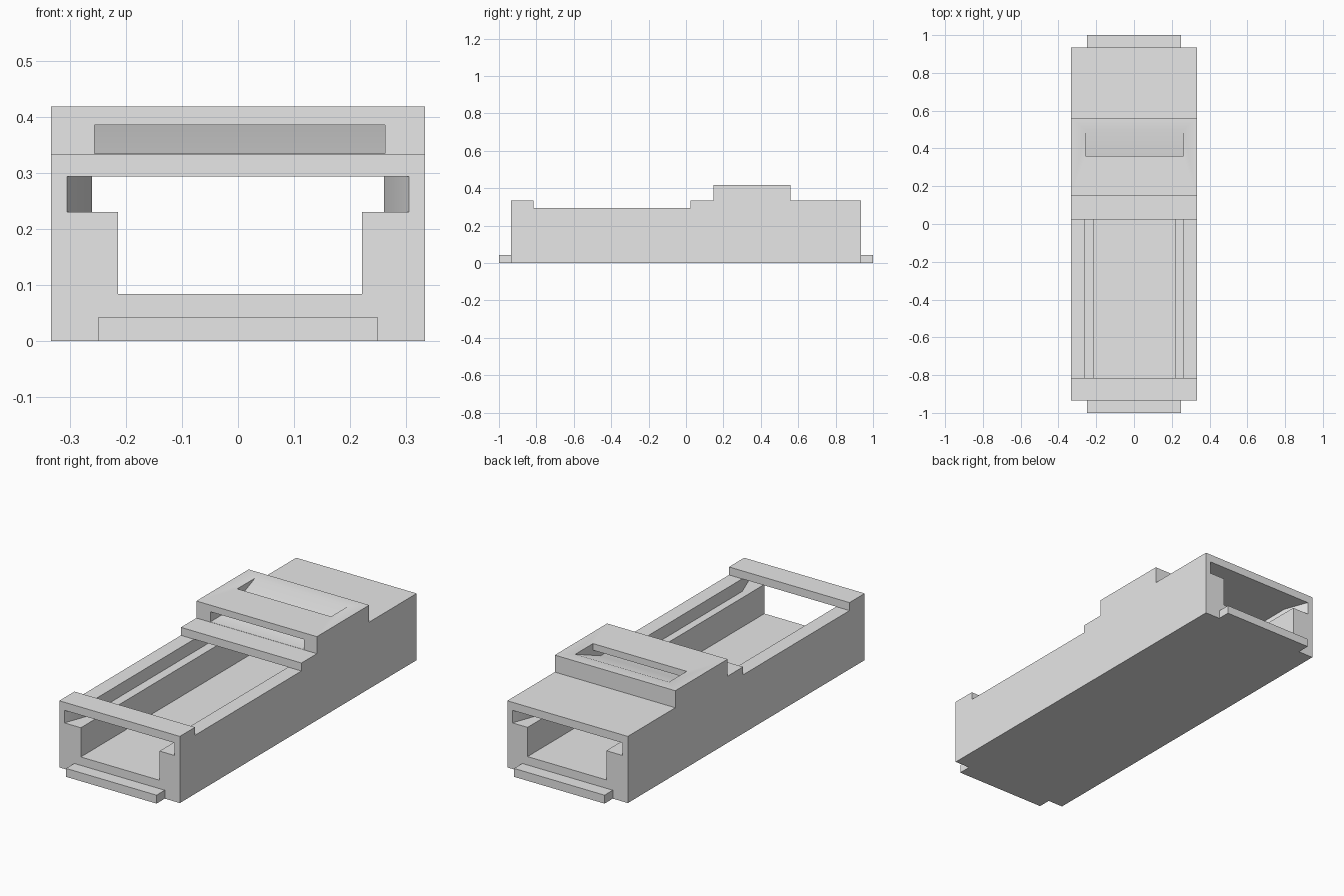
import bpy, bmesh, math

cube = bpy.data.objects.get("Cube")
if cube:
    bpy.data.objects.remove(cube, do_unlink=True)

# Single grey material
grey = bpy.data.materials.new("plain grey")
grey.use_nodes = True
colour = (0.8, 0.8, 0.8, 1)
grey.diffuse_color = colour
grey.node_tree.nodes["Principled BSDF"].inputs["Base Color"].default_value = colour


def loft(name, sections):
    """Solid skinned through matching closed loops, capped at both ends."""
    bm = bmesh.new()
    rings = [[bm.verts.new(p) for p in loop] for loop in sections]
    n = len(rings[0])
    for a, b in zip(rings, rings[1:]):
        for i in range(n):
            j = (i + 1) % n
            bm.faces.new((a[i], a[j], b[j], b[i]))
    bm.faces.new(rings[0])
    bm.faces.new(rings[-1])
    bmesh.ops.recalc_face_normals(bm, faces=bm.faces)
    mesh = bpy.data.meshes.new(name)
    bm.to_mesh(mesh)
    bm.free()
    mesh.materials.append(grey)
    obj = bpy.data.objects.new(name, mesh)
    bpy.context.collection.objects.link(obj)
    return obj


def extrude_x(name, profile, x0, x1):
    """Side profile in (y, z) extruded across x."""
    return loft(name, [[(x, y, z) for y, z in profile] for x in (x0, x1)])


def rect(y0, y1, z0, z1):
    return [(y0, z0), (y1, z0), (y1, z1), (y0, z1)]


def activate(obj):
    bpy.ops.object.select_all(action='DESELECT')
    obj.select_set(True)
    bpy.context.view_layer.objects.active = obj


W, L = 0.333, 0.935            # half width and half length of the body
FLOOR, LEDGE, RIM, ROOF, TOP = 0.084, 0.23, 0.293, 0.333, 0.418


# Trough: channel with stepped walls, its upper slot flaring at both ends
def trough_section(y, slot):
    pts = [(-W, 0), (W, 0), (W, RIM), (slot, RIM), (slot, LEDGE), (0.221, LEDGE),
           (0.221, FLOOR), (-0.214, FLOOR), (-0.214, LEDGE), (-slot, LEDGE),
           (-slot, RIM), (-W, RIM)]
    return [(x, y, z) for x, z in pts]


FLARE = 0.12
trough = loft("trough", [trough_section(-L, 0.305), trough_section(FLARE - L, 0.26),
                         trough_section(L - FLARE, 0.26), trough_section(L, 0.305)])

# Front cross bar over the channel
front_bar = extrude_x("front_bar", rect(-L, -0.815, RIM, ROOF), -W, W)

# Rear roof with its raised block
rear_roof = extrude_x("rear_roof", [
    (0.025, RIM), (L, RIM), (L, ROOF), (0.56, ROOF), (0.56, TOP),
    (0.147, TOP), (0.147, ROOF), (0.025, ROOF)], -W, W)

# Strap passage: enters the block from the front and ramps out through its top
passage = extrude_x("passage_cutter", [
    (0.1, 0.334), (0.3, 0.334), (0.5, TOP), (0.55, 0.439),
    (0.36, 0.439), (0.36, 0.385), (0.1, 0.385)], -0.256, 0.262)
passage.hide_render = True
cut = rear_roof.modifiers.new("passage", 'BOOLEAN')
cut.operation = 'DIFFERENCE'
cut.solver = 'EXACT'
cut.object = passage
activate(rear_roof)
bpy.ops.object.modifier_apply(modifier=cut.name)
bpy.data.objects.remove(passage, do_unlink=True)

# Low lips at both ends
for name, side in (("front_lip", -1), ("back_lip", 1)):
    extrude_x(name, rect(side * L, side, 0, 0.042), -0.25, 0.25)

# Soft shading across the shallow ramp and flares only
for part in (trough, rear_roof):
    activate(part)
    bpy.ops.object.shade_smooth_by_angle(angle=math.radians(30))
